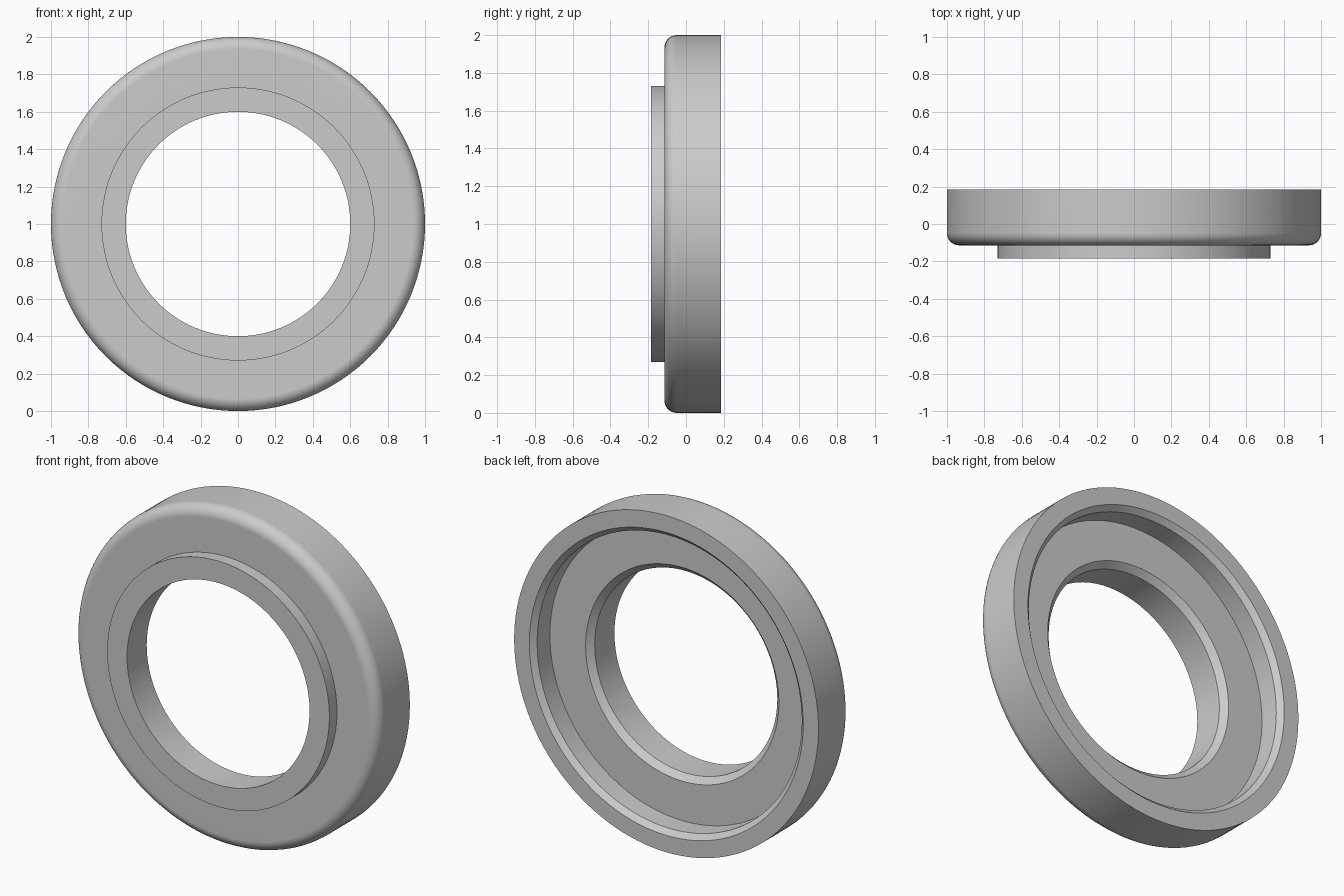
import bpy
import bmesh
from math import cos, sin, pi, radians
from mathutils import Vector

default = bpy.data.objects.get("Cube")
if default:
    bpy.data.objects.remove(default, do_unlink=True)

SEGMENTS = 128
BACK, FACE, LIP, FLOOR = 0.185, -0.114, -0.185, 0.035
OUTER, BORE, FILLET, CHAMFER = 1.0, 0.6, 0.065, 0.035

grey = bpy.data.materials.new("plain grey")
grey.use_nodes = True
grey.diffuse_color = (0.6, 0.6, 0.6, 1)
grey.node_tree.nodes["Principled BSDF"].inputs["Base Color"].default_value = (0.6, 0.6, 0.6, 1)


def lathe(name, profile):
    """Revolve a closed (radius, y) profile about the horizontal y axis."""
    bm = bmesh.new()
    verts = [bm.verts.new((r, y, 0)) for r, y in profile]
    edges = [bm.edges.new((a, b)) for a, b in zip(verts, verts[1:] + verts[:1])]
    bmesh.ops.spin(bm, geom=verts + edges, cent=(0, 0, 0), axis=(0, 1, 0),
                   angle=2 * pi, steps=SEGMENTS, use_merge=True)
    bmesh.ops.remove_doubles(bm, verts=bm.verts, dist=0.0001)
    bmesh.ops.recalc_face_normals(bm, faces=bm.faces)
    bmesh.ops.translate(bm, verts=bm.verts, vec=Vector((0, 0, OUTER)))
    mesh = bpy.data.meshes.new(name)
    bm.to_mesh(mesh)
    bm.free()
    mesh.materials.append(grey)
    obj = bpy.data.objects.new(name, mesh)
    bpy.context.collection.objects.link(obj)
    bpy.ops.object.select_all(action='DESELECT')
    obj.select_set(True)
    bpy.context.view_layer.objects.active = obj
    bpy.ops.object.shade_smooth_by_angle(angle=radians(30))
    # Keep the flat faces flat beside the rounded edge
    weighted = obj.modifiers.new("weighted_normals", 'WEIGHTED_NORMAL')
    weighted.keep_sharp = True
    return obj


# Rounded front edge of the outer wall
fillet = [(OUTER - FILLET + FILLET * cos(a), FACE + FILLET - FILLET * sin(a))
          for a in (i * pi / 16 for i in range(9))]

profile = [(OUTER, BACK)] + fillet
# Raised front lip, then through the bore
profile += [(0.73, FACE), (0.73, LIP), (BORE, LIP)]
# Chamfered bore mouth, recess floor, recess wall and chamfered back rim
profile += [(BORE, FLOOR - CHAMFER), (BORE + CHAMFER, FLOOR),
            (0.87, FLOOR), (0.87, BACK - 0.03), (0.90, BACK)]

lathe("flanged_ring", profile)
